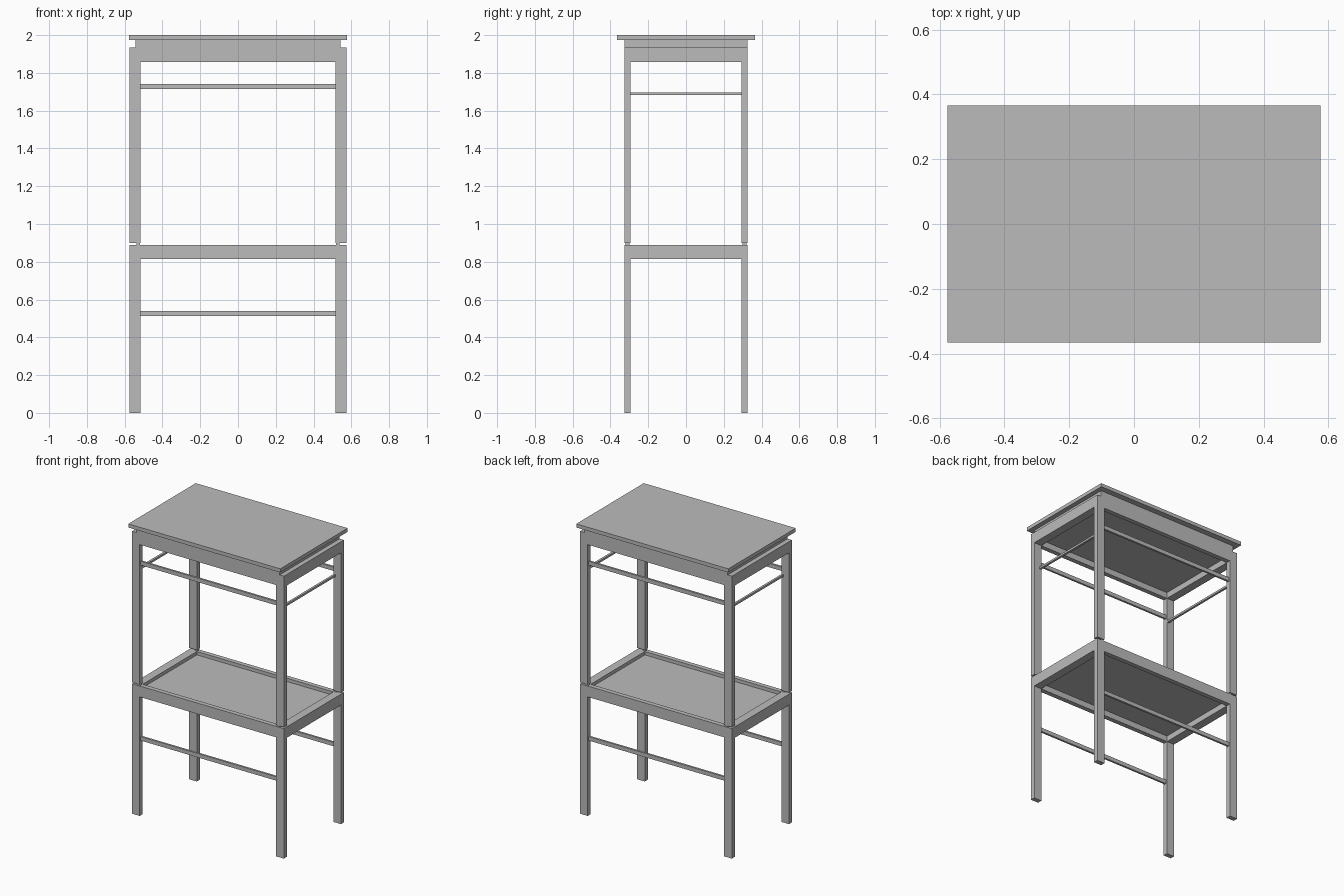
import bpy
import bmesh

cube = bpy.data.objects.get("Cube")
if cube:
    bpy.data.objects.remove(cube, do_unlink=True)

grey = bpy.data.materials.new("plain_grey")
grey.use_nodes = True
COLOUR = (0.5, 0.5, 0.5, 1)
grey.diffuse_color = COLOUR
grey.node_tree.nodes["Principled BSDF"].inputs["Base Color"].default_value = COLOUR

# Outer half sizes of the frame and the leg section
HX, HY = 0.575, 0.325
LX, LY = 0.058, 0.032


def box(name, x, y, z):
    """Box from (low, high) ranges on each axis."""
    bm = bmesh.new()
    bmesh.ops.create_cube(bm, size=1)
    for v in bm.verts:
        for i, (lo, hi) in enumerate((x, y, z)):
            v.co[i] = lo if v.co[i] < 0 else hi
    mesh = bpy.data.meshes.new(name)
    bm.to_mesh(mesh)
    bm.free()
    mesh.materials.append(grey)
    obj = bpy.data.objects.new(name, mesh)
    bpy.context.collection.objects.link(obj)
    return obj


def side(sign, lo, hi):
    """Range mirrored to the given side."""
    return (lo, hi) if sign > 0 else (-hi, -lo)


X_SIDES = (("left", 1), ("right", -1))
Y_SIDES = (("front", -1), ("back", 1))


def tier(name, foot, apron_low, top, rail_low):
    """Four legs, an apron frame, a recessed panel and two long rails."""
    ix, iy = HX - LX, HY - LY
    for xn, sx in X_SIDES:
        for yn, sy in Y_SIDES:
            box(f"{name}_{yn}_{xn}_leg", side(sx, ix, HX), side(sy, iy, HY), (foot, top))
        box(f"{name}_{xn}_apron", side(sx, ix, HX), (-iy, iy), (apron_low, top))
    for yn, sy in Y_SIDES:
        box(f"{name}_{yn}_apron", (-ix, ix), side(sy, iy, HY), (apron_low, top))
        box(f"{name}_{yn}_rail", (-ix, ix), side(sy, 0.302, 0.316), (rail_low, rail_low + 0.027))
    box(f"{name}_panel", (-ix, ix), (-iy, iy), (top - 0.035, top - 0.023))


tier("lower", 0, 0.815, 0.89, 0.513)
tier("upper", 0.9, 1.858, 1.934, 1.714)

# Pegs joining the tiers, and thin side rails under the top
for xn, sx in X_SIDES:
    for yn, sy in Y_SIDES:
        box(f"{yn}_{xn}_peg", side(sx, 0.518, 0.537), side(sy, 0.3, 0.319), (0.885, 0.905))
    box(f"{xn}_side_rail", side(sx, 0.518, 0.533), (-0.293, 0.293), (1.683, 1.697))

# Raised block and overhanging top
box("top_spacer", (-0.543, 0.543), (-HY, HY), (1.934, 1.975))
box("table_top", (-0.576, 0.576), (-0.365, 0.365), (1.975, 2))
